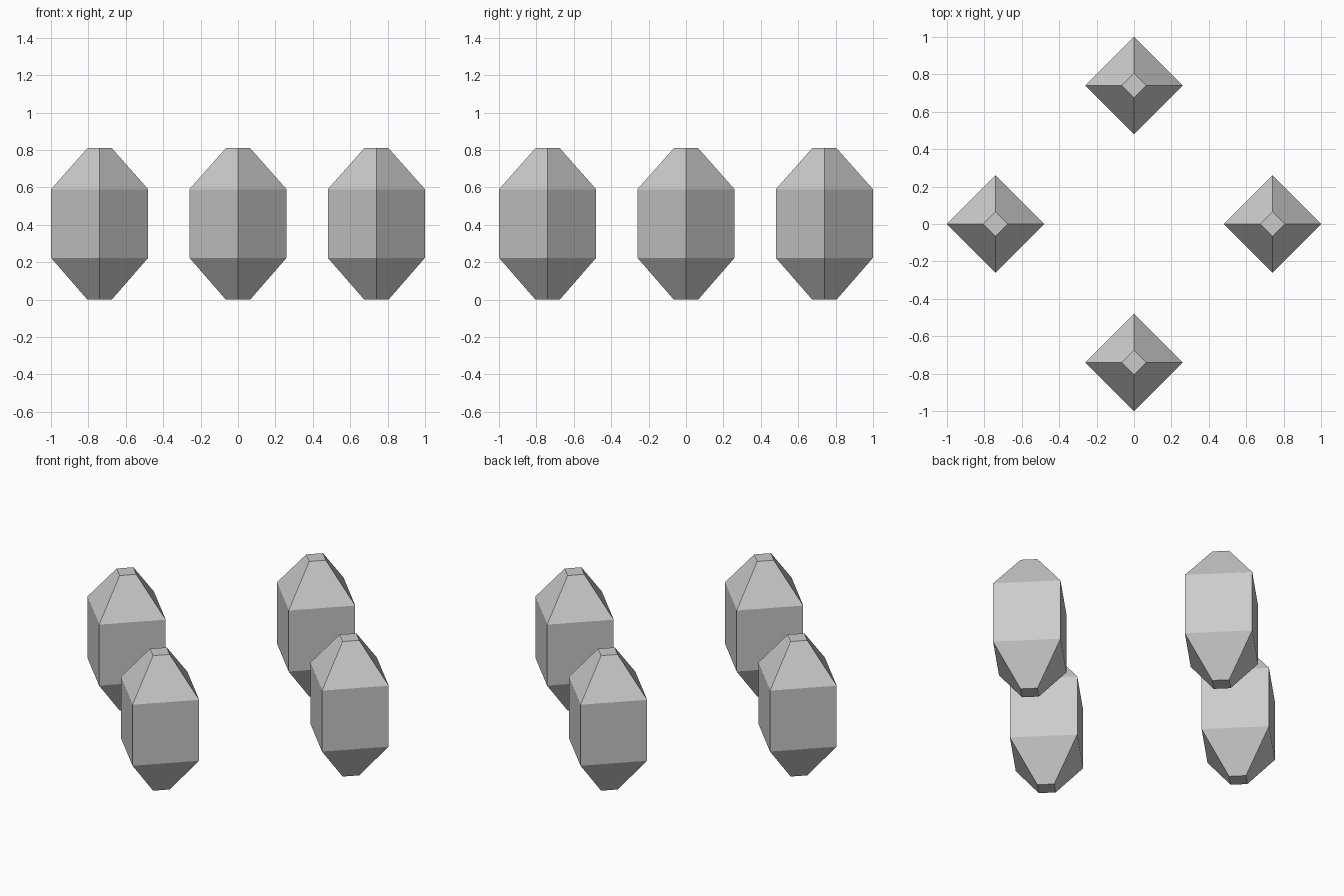
import bpy, bmesh
from math import cos, sin, pi

if "Cube" in bpy.data.objects:
    bpy.data.objects.remove(bpy.data.objects["Cube"])

# (radius, height) outline of one four-sided bead
PROFILE = [(0.065, 0.0), (0.26, 0.224), (0.26, 0.59), (0.065, 0.81)]
SIDES = 4
RING_RADIUS = 0.74


def make_bead_mesh():
    bm = bmesh.new()
    rings = [[bm.verts.new((r * cos(2 * pi * i / SIDES), r * sin(2 * pi * i / SIDES), z))
              for i in range(SIDES)] for r, z in PROFILE]
    # side facets
    for low, high in zip(rings, rings[1:]):
        for i in range(SIDES):
            j = (i + 1) % SIDES
            bm.faces.new((low[i], low[j], high[j], high[i]))
    # flat bottom and top
    bm.faces.new(rings[0][::-1])
    bm.faces.new(rings[-1])
    mesh = bpy.data.meshes.new("faceted_bead")
    bm.to_mesh(mesh)
    bm.free()
    return mesh


# four identical beads around the centre
bead = make_bead_mesh()
for k, side in enumerate(("right", "back", "left", "front")):
    obj = bpy.data.objects.new(side + "_bead", bead)
    obj.location = (RING_RADIUS * cos(k * pi / 2), RING_RADIUS * sin(k * pi / 2), 0)
    bpy.context.collection.objects.link(obj)
